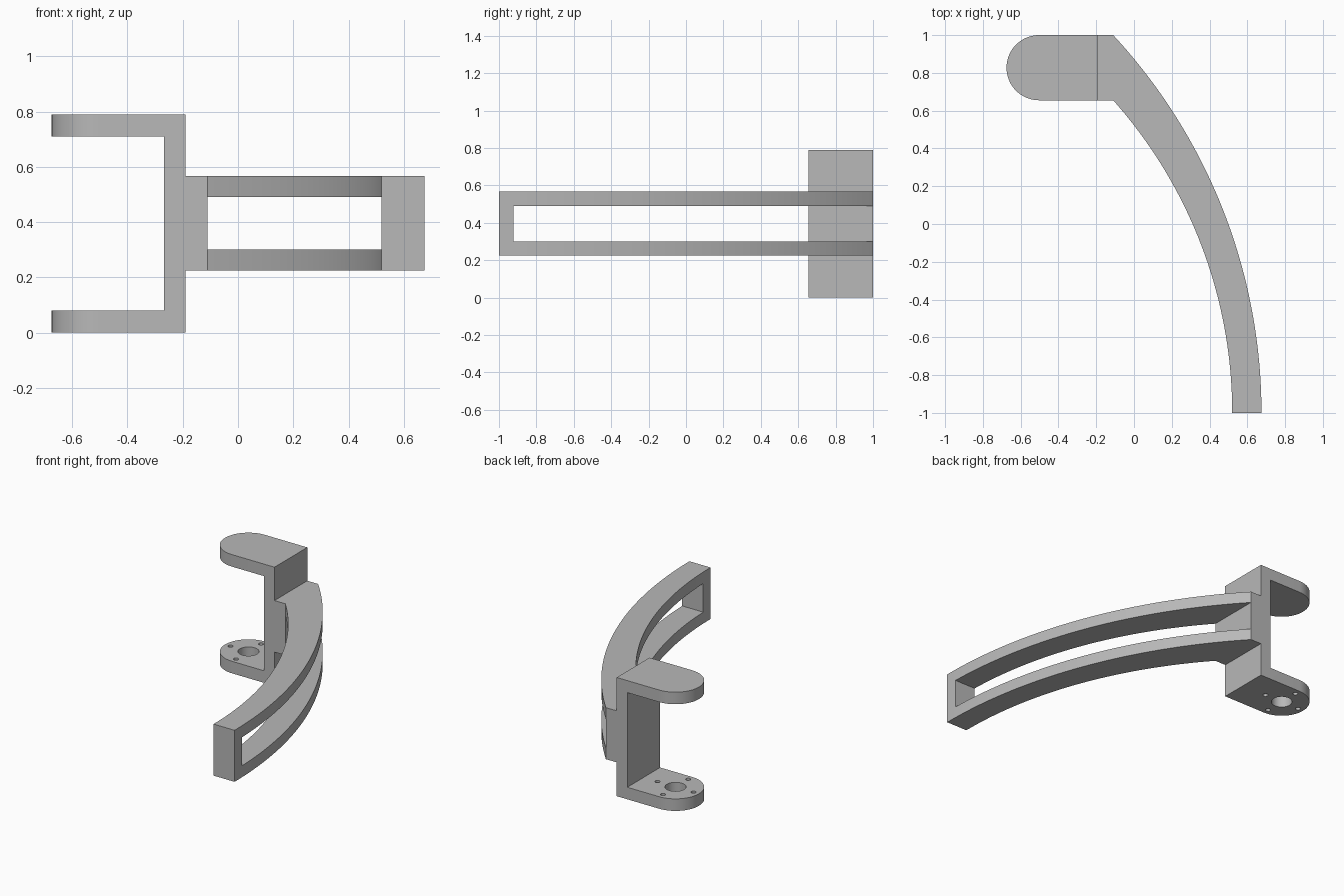
import bpy, bmesh
from math import sin, cos, pi, asin
from mathutils import Vector

default = bpy.data.objects.get("Cube")
if default:
    bpy.data.objects.remove(default, do_unlink=True)

grey = bpy.data.materials.new("plain grey")
grey.use_nodes = True
colour = (0.48, 0.48, 0.48, 1)
grey.diffuse_color = colour
grey.node_tree.nodes["Principled BSDF"].inputs["Base Color"].default_value = colour


def prism(name, outline, z0, z1):
    """Extrude a plan outline (counter-clockwise) from z0 to z1."""
    bm = bmesh.new()
    face = bm.faces.new([bm.verts.new((x, y, z0)) for x, y in outline])
    top = bmesh.ops.extrude_face_region(bm, geom=[face])
    moved = [g for g in top["geom"] if isinstance(g, bmesh.types.BMVert)]
    bmesh.ops.translate(bm, verts=moved, vec=Vector((0, 0, z1 - z0)))
    bmesh.ops.recalc_face_normals(bm, faces=bm.faces[:])
    mesh = bpy.data.meshes.new(name)
    bm.to_mesh(mesh)
    bm.free()
    mesh.materials.append(grey)
    obj = bpy.data.objects.new(name, mesh)
    bpy.context.collection.objects.link(obj)
    return obj


def arc(cx, cy, r, a0, a1, n):
    return [(cx + r * cos(a0 + (a1 - a0) * i / n),
             cy + r * sin(a0 + (a1 - a0) * i / n)) for i in range(n + 1)]


def rect(x0, y0, x1, y1):
    return [(x0, y0), (x1, y0), (x1, y1), (x0, y1)]


def disc(cx, cy, r, n):
    return arc(cx, cy, r, 0, 2 * pi, n)[:-1]


def cut(obj, cutter):
    cutter.hide_render = True
    mod = obj.modifiers.new("cut", "BOOLEAN")
    mod.operation = "DIFFERENCE"
    mod.solver = "EXACT"
    mod.object = cutter
    select(obj)
    bpy.ops.object.modifier_apply(modifier=mod.name)
    bpy.data.objects.remove(cutter, do_unlink=True)


def select(obj):
    bpy.ops.object.select_all(action="DESELECT")
    obj.select_set(True)
    bpy.context.view_layer.objects.active = obj


# Shared dimensions
front, back = 0.655, 1.0
radius = (back - front) / 2
mid_y = (front + back) / 2
tip_x = -0.675 + radius
wall_x, block_x = -0.19, -0.11

# Forked bracket: stadium plan, hollowed between the two plates
plan = [(wall_x, front), (wall_x, back)] + arc(tip_x, mid_y, radius, pi / 2, 3 * pi / 2, 36)
bracket = prism("fork_bracket", plan, 0, 0.79)
cut(bracket, prism("fork_gap", rect(-1, 0.4, -0.268, 1.2), 0.08, 0.71))

# Shaft hole and four screw holes through the lower plate
cut(bracket, prism("shaft_hole", disc(tip_x, mid_y, 0.064, 32), -0.1, 0.2))
for k in range(4):
    a = k * pi / 2
    hole = disc(tip_x + 0.132 * cos(a), mid_y + 0.132 * sin(a), 0.016, 16)
    cut(bracket, prism("screw_hole", hole, -0.1, 0.2))


def side_curve(end_x, end_y):
    """Arc from the arm's tip, tangent to y there, up to the mounting block."""
    dx, dy = end_x - block_x, end_y + 1
    r = (dx * dx + dy * dy) / (2 * dx)
    return arc(end_x - r, -1, r, 0, asin(dy / r), 40)


# Curved arm with its mounting block, slotted into two rails
outline = side_curve(0.675, back) + [(wall_x, back), (wall_x, front)] + side_curve(0.52, front)[::-1]
arm = prism("curved_arm", outline, 0.225, 0.568)
cut(arm, prism("arm_slot", rect(block_x, -0.922, 1.2, 1.3), 0.301, 0.491))

for part in (bracket, arm):
    select(part)
    bpy.ops.object.shade_smooth_by_angle(angle=pi / 6)
